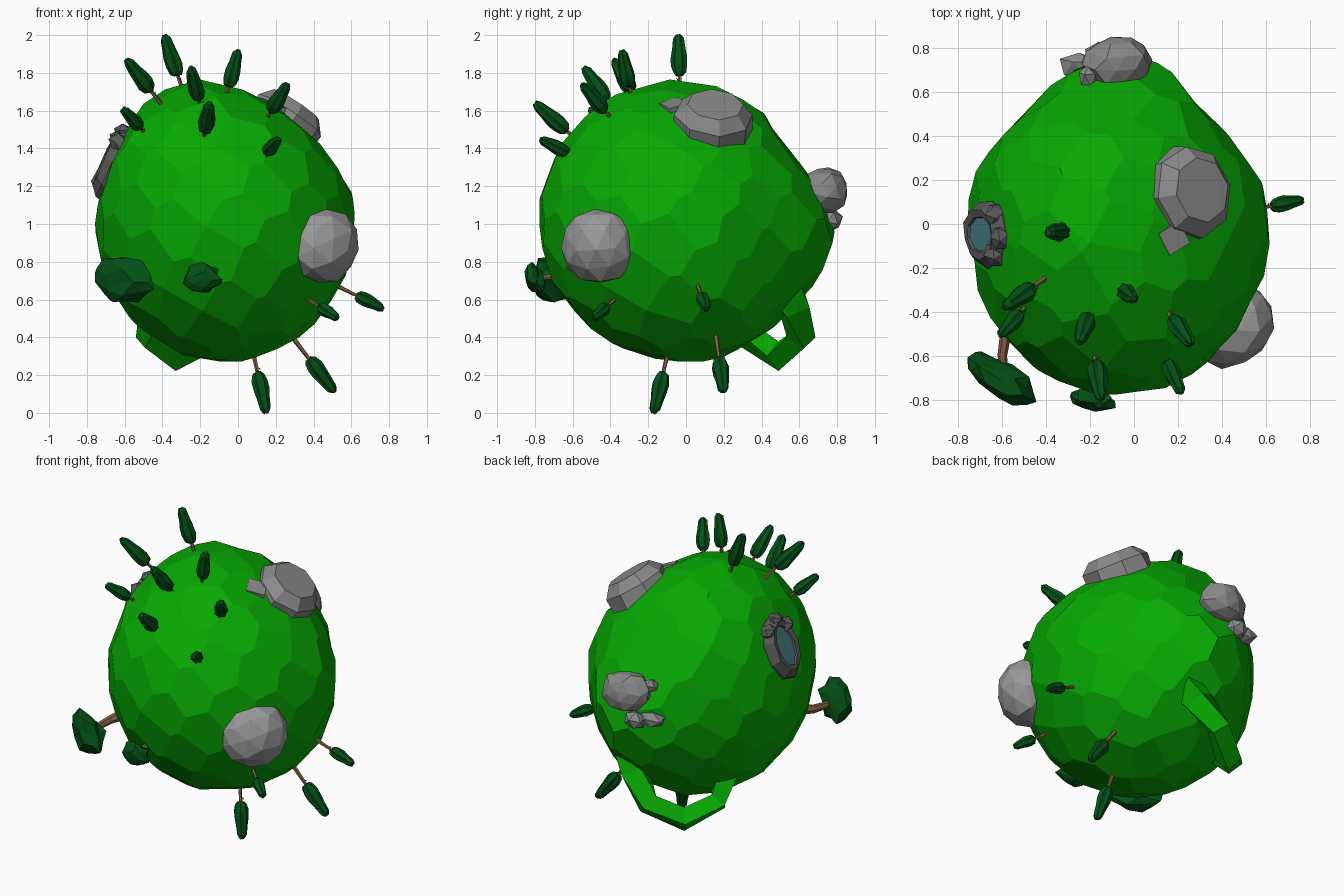
import bpy, bmesh, random
from math import cos, sin, pi, sqrt
from mathutils import Vector as V, Matrix

if "Cube" in bpy.data.objects:
    bpy.data.objects.remove(bpy.data.objects["Cube"])

random.seed(4)


def mat(name, r, g, b):
    m = bpy.data.materials.new(name)
    m.diffuse_color = (r, g, b, 1)
    m.use_nodes = True
    m.node_tree.nodes["Principled BSDF"].inputs["Base Color"].default_value = m.diffuse_color
    return m


GRASS = mat("grass", 0.002, 0.40, 0.001)
LEAF = mat("leaf", 0.001, 0.08, 0.008)
BARK = mat("bark", 0.24, 0.12, 0.06)
STONE = mat("stone", 0.25, 0.25, 0.25)
PALE = mat("pale_stone", 0.32, 0.32, 0.32)
DARK = mat("dark_stone", 0.10, 0.10, 0.10)
WATER = mat("water", 0.07, 0.22, 0.26)


def finish(bm, name, material):
    bmesh.ops.recalc_face_normals(bm, faces=bm.faces[:])
    me = bpy.data.meshes.new(name)
    bm.to_mesh(me)
    bm.free()
    me.materials.append(material)
    ob = bpy.data.objects.new(name, me)
    bpy.context.collection.objects.link(ob)
    return ob


def frame(loc, normal):
    # local z follows the normal, local y leans towards world up
    return Matrix.Translation(V(loc)) @ V(normal).to_track_quat('Z', 'Y').to_matrix().to_4x4()


def ring(m, rx, ry, z, n, flute=1.0, jit=0.0):
    pts = []
    for i in range(n):
        k = (flute if i % 2 else 1) * (1 + random.uniform(-jit, jit))
        a = 2 * pi * i / n
        pts.append(m @ V((rx * k * cos(a), ry * k * sin(a), z + random.uniform(-jit, jit) * 0.1)))
    return pts


def loft(name, rings, material):
    bm = bmesh.new()
    vs = [[bm.verts.new(p) for p in r] for r in rings]
    n = len(vs[0])
    for a, b in zip(vs, vs[1:]):
        for i in range(n):
            j = (i + 1) % n
            bm.faces.new((a[i], a[j], b[j], b[i]))
    bm.faces.new(vs[0][::-1])
    bm.faces.new(vs[-1])
    return finish(bm, name, material)


def tube(name, path, radii, n, material):
    pts = [V(p) for p in path]
    rings = []
    for i, p in enumerate(pts):
        d = pts[min(i + 1, len(pts) - 1)] - pts[max(i - 1, 0)]
        rings.append(ring(frame(p, d), radii[i], radii[i], 0, n))
    return loft(name, rings, material)


def blob(name, loc, normal, size, material, sub=2, jit=0.1, hull=True):
    bm = bmesh.new()
    bmesh.ops.create_icosphere(bm, subdivisions=sub, radius=1)
    m = frame(loc, normal) @ Matrix.Diagonal((*size, 1))
    for v in bm.verts:
        v.co = m @ (v.co * (1 + random.uniform(-jit, jit)))
    if hull:
        r = bmesh.ops.convex_hull(bm, input=bm.verts[:])
        bmesh.ops.delete(bm, geom=[e for e in r["geom_interior"] if isinstance(e, bmesh.types.BMVert)], context='VERTS')
    return finish(bm, name, material)


# planet: irregular cell-faceted ball (dual of scattered points)
C = V((-0.07, 0, 1.02))
src = bmesh.new()
N = 115
for i in range(N):
    z = 1 - 2 * (i + 0.5) / N
    a, r = i * pi * (3 - sqrt(5)), sqrt(1 - z * z)
    p = V((r * cos(a), r * sin(a), z)) + V([random.uniform(-0.05, 0.05) for _ in range(3)])
    src.verts.new(p.normalized())
bmesh.ops.convex_hull(src, input=src.verts[:])
src.normal_update()
bm = bmesh.new()
for f in src.faces:
    n = f.normal if f.normal.dot(f.calc_center_median()) > 0 else -f.normal
    bm.verts.new(n.normalized())
src.free()
bmesh.ops.remove_doubles(bm, verts=bm.verts[:], dist=0.04)
bmesh.ops.convex_hull(bm, input=bm.verts[:])
bmesh.ops.dissolve_limit(bm, angle_limit=0.14, verts=bm.verts[:], edges=bm.edges[:])
# flattened patches (plateau, pond, back rocks, back flanks): direction, depth, start
DENTS = [((0.55, 0.2, 0.8), 0.07, 0.72), ((-0.9, 0, 0.46), 0.04, 0.85), ((0, 0.87, 0.45), 0.08, 0.85),
         ((0.62, 0.78, 0), 0.06, 0.75), ((-0.5, 0.86, 0), 0.05, 0.75)]
for v in bm.verts:
    d = v.co.normalized()
    p = V((d.x * 0.695, d.y * (0.705 if d.y > 0 else 0.785), d.z * 0.755))
    for n, k, s in DENTS:
        p -= d * k * max(0, (d.dot(V(n).normalized()) - s) / (1 - s))
    p.y += 0.12 * max(0, (d.y - 0.75) / 0.25)
    p.x -= 0.05 * max(0, d.z)
    v.co = C + p
finish(bm, "planet", GRASS)

# grassy arch under the back
tube("grass_arch",
     [(0.02, 0.52, 0.68), (-0.03, 0.57, 0.56), (-0.15, 0.61, 0.40), (-0.33, 0.49, 0.30),
      (-0.475, 0.34, 0.40), (-0.44, 0.24, 0.53)],
     [0.12, 0.095, 0.078, 0.078, 0.072, 0.09], 4, GRASS)

# conifers: base point, tip point
CONIFERS = [
    ((-0.41, -0.25, 1.64), (-0.59, -0.38, 1.87)),
    ((-0.29, -0.03, 1.70), (-0.39, -0.04, 2.0)),
    ((-0.19, -0.37, 1.59), (-0.25, -0.54, 1.83)),
    ((-0.07, -0.285, 1.65), (0.0, -0.34, 1.92)),
    ((0.14, -0.38, 1.54), (0.26, -0.55, 1.74)),
    ((-0.48, -0.36, 1.47), (-0.61, -0.51, 1.61)),
    ((-0.185, -0.56, 1.43), (-0.15, -0.80, 1.64)),
    ((0.125, -0.57, 1.35), (0.215, -0.77, 1.45)),
    ((0.085, -0.10, 0.30), (0.15, -0.17, 0.0)),
    ((0.32, 0.165, 0.36), (0.51, 0.20, 0.11)),
    ((0.57, 0.07, 0.65), (0.77, 0.11, 0.55)),
    ((0.39, -0.39, 0.59), (0.53, -0.49, 0.50)),
]
PROFILE = [(0.29, 0.022), (0.34, 0.036), (0.46, 0.045), (0.60, 0.043),
           (0.76, 0.035), (0.93, 0.029), (1.0, 0.014)]
for i, (b, t) in enumerate(CONIFERS):
    b, t = V(b), V(t)
    d = t - b
    L = d.length
    s = 0.45 + 0.55 * L / 0.31
    m = frame(b, d)
    tube(f"conifer_trunk_{i}", [b - d * 0.2, b + d * 0.15, b + d * 0.4],
         [0.014 * s, 0.011 * s, 0.009 * s], 5, BARK)
    tube(f"conifer_twig_{i}", [m @ V((0, 0, L * 0.17)), m @ V((0.02 * s, 0.006, L * 0.24))],
         [0.004, 0.002], 4, BARK)
    loft(f"conifer_foliage_{i}", [ring(m, r * s, r * s, L * h, 14, 0.82, 0.05) for h, r in PROFILE], LEAF)

# broad leaning trees on the front
tube("large_tree_trunk", [(-0.53, -0.40, 0.74), (-0.585, -0.50, 0.72), (-0.60, -0.60, 0.71), (-0.59, -0.70, 0.70)],
     [0.035, 0.026, 0.022, 0.018], 6, BARK)
blob("large_tree_canopy", (-0.60, -0.71, 0.695), (-0.55, -0.83, -0.05), (0.185, 0.13, 0.08), LEAF, 2, 0.22, False)
tube("small_tree_trunk", [(-0.18, -0.64, 0.74), (-0.19, -0.72, 0.72), (-0.19, -0.80, 0.71)],
     [0.02, 0.015, 0.011], 6, BARK)
blob("small_tree_canopy", (-0.19, -0.80, 0.71), (-0.1, -1, -0.15), (0.10, 0.08, 0.05), LEAF, 2, 0.25, False)

# boulder on the front right
blob("boulder", (0.45, -0.465, 0.885), (0.74, -0.64, -0.15), (0.215, 0.205, 0.175), PALE, 2, 0.05)

# plateau rock on top
m = frame((0.255, 0.145, 1.55), (0.55, 0.10, 0.82))
loft("plateau_rock", [ring(m, 0.215, 0.20, -0.08, 8, 1, 0.04), ring(m, 0.21, 0.20, 0.035, 8, 1, 0.04),
                      ring(m, 0.15, 0.145, 0.10, 8)], STONE)
m = frame((0.165, -0.06, 1.59), (0.35, -0.1, 0.9))
loft("plateau_step", [ring(m, 0.095, 0.085, -0.1, 4), ring(m, 0.08, 0.08, 0.055, 4)], STONE)

# rock cluster on the back: position, size
for i, (p, s) in enumerate([
        ((-0.08, 0.735, 1.18), (0.16, 0.125, 0.125)),
        ((-0.25, 0.72, 1.03), (0.09, 0.05, 0.07)),
        ((-0.21, 0.665, 1.22), (0.045, 0.045, 0.06)),
        ((-0.16, 0.77, 1.02), (0.07, 0.06, 0.06))]):
    blob(f"back_rock_{i}", p, (0, 0.9, 0.3), s, STONE, 2 if i == 0 else 1, 0.1)

# rocky pond on the left
m = frame((-0.67, -0.045, 1.33), (-0.9, -0.05, 0.42))
loft("pond_rim", [ring(m, 0.165, 0.22, -0.10, 9, 1, 0.05), ring(m, 0.155, 0.205, 0.0, 9, 1, 0.05),
                  ring(m, 0.115, 0.16, 0.045, 9, 1, 0.07), ring(m, 0.083, 0.132, 0.04, 9),
                  ring(m, 0.075, 0.122, 0.01, 9)], DARK)
loft("pond_water", [ring(m, 0.078, 0.127, -0.01, 9), ring(m, 0.079, 0.128, 0.028, 9)], WATER)
for i, (x, y) in enumerate([(0.02, 0.165), (-0.085, 0.13), (0.10, 0.10)]):
    blob(f"pond_stone_{i}", m @ V((x, y, 0.01)), (-0.9, 0, 0.42), (0.06, 0.05, 0.055), DARK, 1, 0.15)
